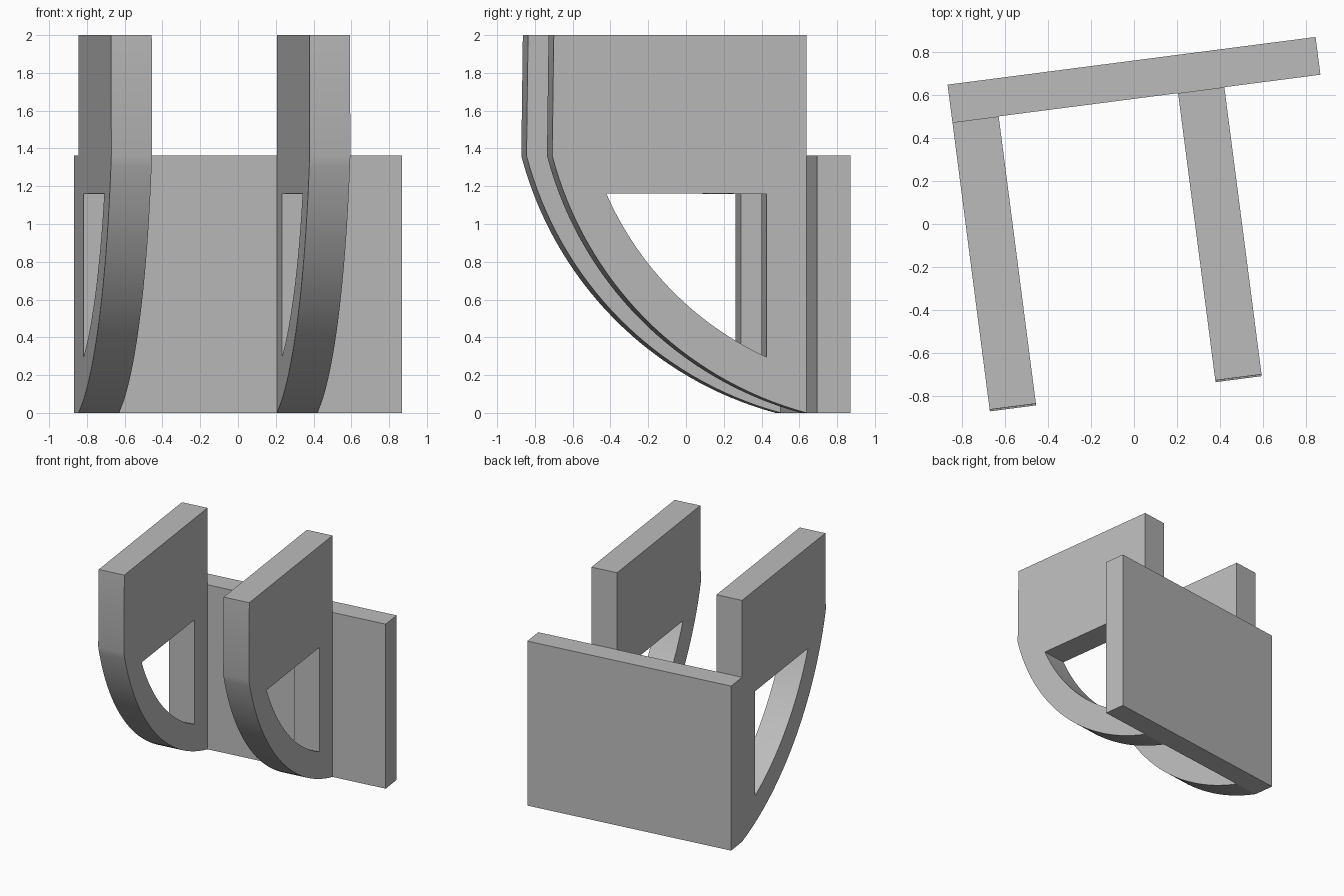
import bpy, bmesh
from math import radians, sin, cos, atan2
from mathutils import Matrix

cube = bpy.data.objects.get("Cube")
if cube:
    bpy.data.objects.remove(cube, do_unlink=True)

# Sizes: plate, arms and the arc shared by each arm's edge and window
LENGTH, THICK, PLATE_H = 1.727, 0.177, 1.363
ARM_W, ARM_SPACING, REACH, HEIGHT = 0.217, 1.059, 1.348, 2.0
RADIUS, CENTRE = 1.916, (-0.496, 1.851)
RIM = 0.207
FRAME = Matrix.Translation((-0.845, 0.473, 0)) @ Matrix.Rotation(radians(7.38), 4, 'Z')

grey = bpy.data.materials.new("Light grey")
grey.use_nodes = True
colour = (0.5, 0.5, 0.5, 1)
grey.diffuse_color = colour
grey.node_tree.nodes["Principled BSDF"].inputs["Base Color"].default_value = colour


def prism(name, profile, x0, x1):
    """Extrude a (reach, height) profile sideways from x0 to x1."""
    bm = bmesh.new()
    face = bm.faces.new([bm.verts.new((x0, -p, z)) for p, z in profile])
    side = bmesh.ops.extrude_face_region(bm, geom=[face])["geom"]
    moved = [v for v in side if isinstance(v, bmesh.types.BMVert)]
    bmesh.ops.translate(bm, verts=moved, vec=(x1 - x0, 0, 0))
    bmesh.ops.recalc_face_normals(bm, faces=bm.faces)
    mesh = bpy.data.meshes.new(name)
    bm.to_mesh(mesh)
    bm.free()
    mesh.materials.append(grey)
    obj = bpy.data.objects.new(name, mesh)
    obj.matrix_world = FRAME
    bpy.context.collection.objects.link(obj)
    return obj


def arc(radius, start, end, steps=32):
    """Points on the shared circle between two (reach, height) points."""
    a, b = (atan2(z - CENTRE[1], p - CENTRE[0]) for p, z in (start, end))
    angles = [a + (b - a) * i / steps for i in range(steps + 1)]
    return [(CENTRE[0] + radius * cos(t), CENTRE[1] + radius * sin(t)) for t in angles]


# Back plate
prism("back_plate", [(0, 0), (0, PLATE_H), (-THICK, PLATE_H), (-THICK, 0)], 0, LENGTH)

# Arms with a curved lower edge and a window following the same curve
outline = arc(RADIUS, (0, 0), (REACH, PLATE_H)) + [(REACH, HEIGHT), (0, HEIGHT)]
window = arc(RADIUS - RIM, (0.212, 0.295), (1.069, 1.16)) + [(0.212, 1.16)]
for name, x in (("right_arm", 0), ("left_arm", ARM_SPACING)):
    arm = prism(name, outline, x, x + ARM_W)
    cutter = prism("window_cutter", window, x - 0.1, x + ARM_W + 0.1)
    cutter.hide_render = True
    cut = arm.modifiers.new("window", 'BOOLEAN')
    cut.operation, cut.solver, cut.object = 'DIFFERENCE', 'EXACT', cutter
    bpy.ops.object.select_all(action='DESELECT')
    arm.select_set(True)
    bpy.context.view_layer.objects.active = arm
    bpy.ops.object.modifier_apply(modifier=cut.name)
    bpy.data.objects.remove(cutter, do_unlink=True)
    bpy.ops.object.shade_smooth_by_angle(angle=radians(30))
